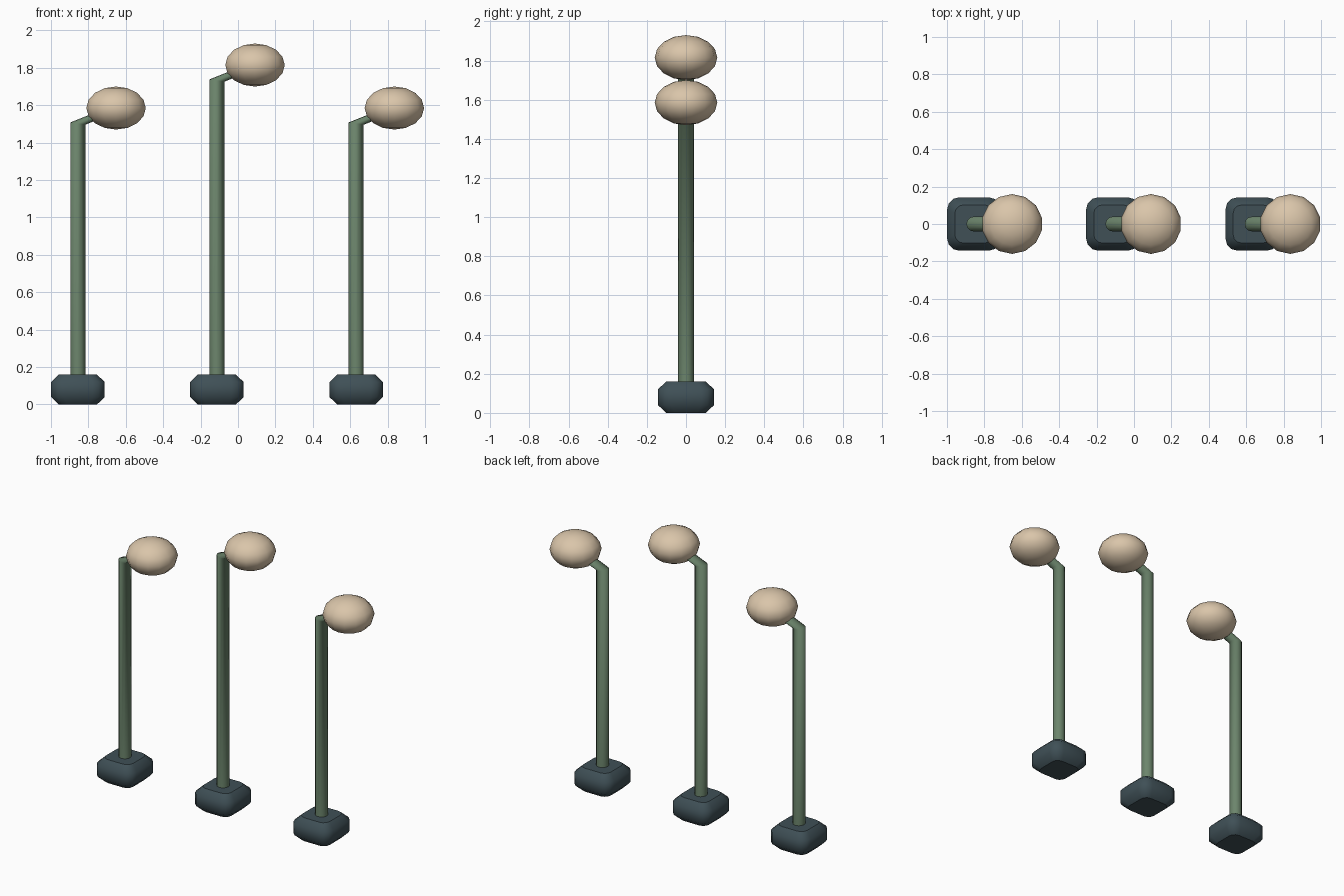
import bpy, bmesh, math
from mathutils import Vector

if "Cube" in bpy.data.objects:
    bpy.data.objects.remove(bpy.data.objects["Cube"])


def material(name, rgb):
    m = bpy.data.materials.new(name)
    m.use_nodes = True
    m.diffuse_color = (*rgb, 1)
    m.node_tree.nodes["Principled BSDF"].inputs["Base Color"].default_value = (*rgb, 1)
    return m


SLATE = material("dark slate", (0.05, 0.08, 0.094))
GREEN = material("sage green", (0.15, 0.235, 0.15))
CREAM = material("warm cream", (0.70, 0.56, 0.40))


def finish(name, bm, mat, location):
    bmesh.ops.recalc_face_normals(bm, faces=bm.faces)
    for f in bm.faces:
        f.smooth = True
    mesh = bpy.data.meshes.new(name)
    bm.to_mesh(mesh)
    bm.free()
    mesh.materials.append(mat)
    ob = bpy.data.objects.new(name, mesh)
    ob.location = location
    bpy.context.collection.objects.link(ob)


def loft(rings):
    """Join equal rings of points with quads and cap both ends crisply."""
    bm = bmesh.new()
    loops = [[bm.verts.new(p) for p in ring] for ring in rings]
    n = len(loops[0])
    for a, b in zip(loops, loops[1:]):
        for i in range(n):
            j = (i + 1) % n
            bm.faces.new((a[i], a[j], b[j], b[i]))
    for cap in (loops[0], loops[-1]):
        for e in bm.faces.new(cap).edges:
            e.smooth = False
    return bm


def rounded_square(half, radius, z, steps=3):
    c = half - radius
    pts = []
    for q in range(4):
        mid = math.radians(45 + 90 * q)
        cx, cy = math.copysign(c, math.cos(mid)), math.copysign(c, math.sin(mid))
        for s in range(steps + 1):
            a = math.radians(90 * (q + s / steps))
            pts.append(Vector((cx + radius * math.cos(a), cy + radius * math.sin(a), z)))
    return pts


def tube_ring(x, z, tilt=0.0, radius=0.04, sides=12):
    pts = []
    for i in range(sides):
        a = math.tau * i / sides
        dx = radius * math.cos(a)
        pts.append(Vector((x + dx, radius * math.sin(a), z - tilt * dx)))
    return pts


def lamp(side, x, top):
    # Chamfered foot block
    foot = loft([rounded_square(h, r, z) for h, r, z in
                 ((0.102, 0.045, 0), (0.143, 0.065, 0.04),
                  (0.143, 0.065, 0.12), (0.102, 0.045, 0.16))])
    finish(side + "_foot", foot, SLATE, (x, 0, 0))

    # Upright post bending into a short sheared arm
    post = loft([tube_ring(0, 0.14), tube_ring(0, top, 0.15),
                 tube_ring(0.2, top + 0.08, 0.15)])
    finish(side + "_post", post, GREEN, (x, 0, 0))

    # Flattened round head
    head = bmesh.new()
    bmesh.ops.create_uvsphere(head, u_segments=14, v_segments=8, radius=1)
    bmesh.ops.scale(head, vec=(0.163, 0.16, 0.115), verts=head.verts)
    finish(side + "_head", head, CREAM, (x + 0.204, 0, top + 0.083))


lamp("right", -0.856, 1.502)
lamp("middle", -0.113, 1.732)
lamp("left", 0.632, 1.502)
